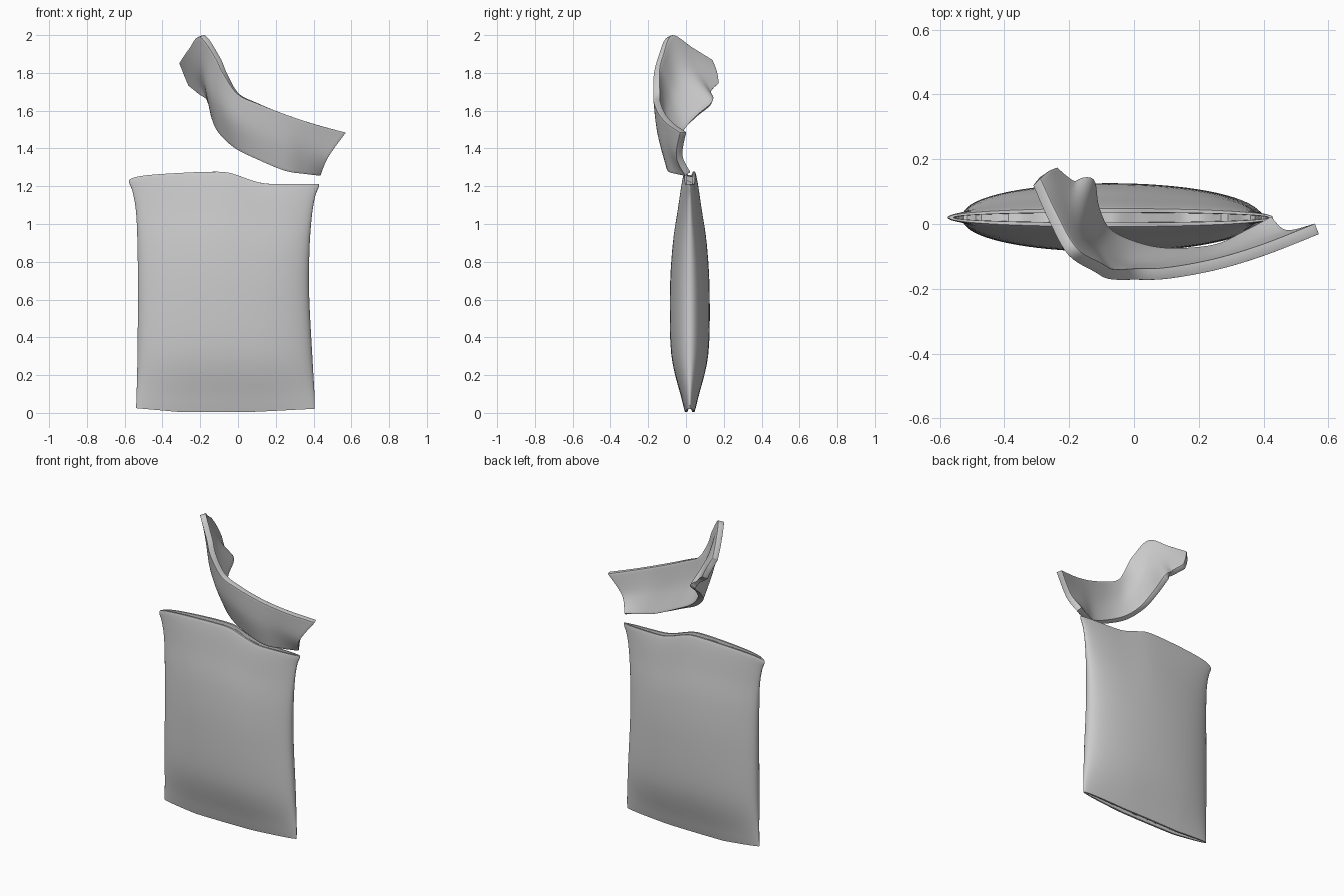
import bpy, math, random
from mathutils import Vector

if "Cube" in bpy.data.objects:
    bpy.data.objects.remove(bpy.data.objects["Cube"])

random.seed(4)


def spline(rows, steps):
    """Catmull-Rom curve through rows of any dimension."""
    rows = [Vector(r) for r in rows]
    out = []
    for i in range(len(rows) - 1):
        a, b, c, d = (rows[max(0, min(len(rows) - 1, i + k))] for k in (-1, 0, 1, 2))
        for s in range(steps):
            t = s / steps
            out.append(0.5 * (2 * b + (c - a) * t + (2 * a - 5 * b + 4 * c - d) * t * t
                              + (3 * b - a - 3 * c + d) * t ** 3))
    return out + [rows[-1]]


def lookup(table, x):
    """Linear height lookup along x."""
    if x <= table[0][0]:
        return table[0][1]
    for (x0, z0), (x1, z1) in zip(table, table[1:]):
        if x <= x1:
            return z0 + (z1 - z0) * (x - x0) / (x1 - x0)
    return table[-1][1]


def make(name, verts, faces, angle):
    mesh = bpy.data.meshes.new(name)
    mesh.from_pydata(verts, [], faces)
    obj = bpy.data.objects.new(name, mesh)
    bpy.context.collection.objects.link(obj)
    bpy.ops.object.select_all(action='DESELECT')
    obj.select_set(True)
    bpy.context.view_layer.objects.active = obj
    bpy.ops.object.shade_smooth_by_angle(angle=math.radians(angle))
    return obj


# Pouch: flattened elliptical rings between a bottom edge and a torn top edge
TOP = spline([(-0.58, 1.235), (-0.52, 1.253), (-0.4, 1.265), (-0.2, 1.275), (-0.07, 1.275),
              (0.0, 1.257), (0.09, 1.226), (0.18, 1.212), (0.43, 1.212)], 6)
BOTTOM = [(-0.54, 0.025), (-0.3, 0.004), (0.1, 0.006), (0.41, 0.022)]
# height fraction, left x, right x, half thickness
SECTIONS = [(0, -0.54, 0.405, 0.026), (0.06, -0.537, 0.405, 0.045), (0.24, -0.532, 0.393, 0.098),
            (0.5, -0.53, 0.377, 0.105), (0.7, -0.532, 0.378, 0.09), (0.85, -0.54, 0.39, 0.062),
            (0.94, -0.558, 0.407, 0.045), (0.985, -0.576, 0.427, 0.034), (1, -0.572, 0.43, 0.028)]
N = 96


def ring(t, left, right, half, dz=0.0, jitter=0.0):
    pts = []
    for i in range(N):
        a = 2 * math.pi * i / N
        x = (left + right) / 2 + (right - left) / 2 * math.cos(a)
        y = 0.02 + half * math.copysign(abs(math.sin(a)) ** 0.9, math.sin(a))
        low, high = lookup(BOTTOM, x), lookup(TOP, x)
        pts.append((x, y, low + (high - low) * t + dz + random.uniform(-jitter, jitter)))
    return pts


def slot(section, sign):
    """Lip and crumpled floor of the narrow opening, from lip to floor."""
    t, l, r, h = section
    return [ring(t, l + 0.014, r - 0.014, h - 0.012),
            ring(t, l + 0.02, r - 0.02, h - 0.013, -sign * 0.025, 0.01)]


rings = slot(SECTIONS[0], -1)[::-1] + [ring(*s) for s in spline(SECTIONS, 5)] + slot(SECTIONS[-1], 1)
verts = [p for r in rings for p in r]
faces = [(k * N + i, k * N + (i + 1) % N, (k + 1) * N + (i + 1) % N, (k + 1) * N + i)
         for k in range(len(rings) - 1) for i in range(N)]
for base, flip in ((0, True), ((len(rings) - 1) * N, False)):
    for i in range(N // 2):
        f = [base + i, base + i + 1, base + (N - i - 1) % N, base + (N - i) % N]
        f = list(dict.fromkeys(f))
        faces.append(f[::-1] if flip else f)
make("pouch", verts, faces, 40)

# Torn strip: curling band given by its upper edge, middle line and lower edge
UPPER = [(-0.30, 0.13, 1.86), (-0.25, 0.02, 1.93), (-0.19, -0.085, 1.995), (-0.11, -0.135, 1.885),
         (-0.07, -0.155, 1.80), (0.0, -0.155, 1.69), (0.1, -0.152, 1.64), (0.25, -0.125, 1.58),
         (0.4, -0.08, 1.53), (0.565, -0.015, 1.485)]
MIDDLE = [(-0.275, 0.155, 1.80), (-0.225, 0.07, 1.81), (-0.18, 0.0, 1.80), (-0.145, -0.06, 1.72),
          (-0.10, -0.10, 1.65), (-0.02, -0.13, 1.56), (0.1, -0.135, 1.49), (0.24, -0.115, 1.43),
          (0.36, -0.075, 1.40), (0.475, -0.035, 1.36)]
LOWER = [(-0.25, 0.165, 1.74), (-0.19, 0.12, 1.69), (-0.14, 0.135, 1.64), (-0.125, 0.055, 1.57),
         (-0.09, -0.02, 1.49), (-0.01, -0.065, 1.41), (0.1, -0.09, 1.35), (0.25, -0.08, 1.285),
         (0.35, -0.035, 1.27), (0.43, 0.01, 1.265)]
edges = [spline(e, 6) for e in (UPPER, MIDDLE, LOWER)]
rows = [spline(station, 6) for station in zip(*edges)]
M = len(rows[0])
verts = [p for r in rows for p in r]
faces = [(k * M + i, k * M + i + 1, (k + 1) * M + i + 1, (k + 1) * M + i)
         for k in range(len(rows) - 1) for i in range(M - 1)]
strip = make("torn_strip", verts, faces, 40)
thick = strip.modifiers.new("thickness", 'SOLIDIFY')
thick.thickness = 0.035
thick.offset = 0
soft = strip.modifiers.new("soft_rim", 'BEVEL')
soft.width = 0.006
soft.segments = 2
soft.limit_method = 'ANGLE'
soft.angle_limit = math.radians(50)
